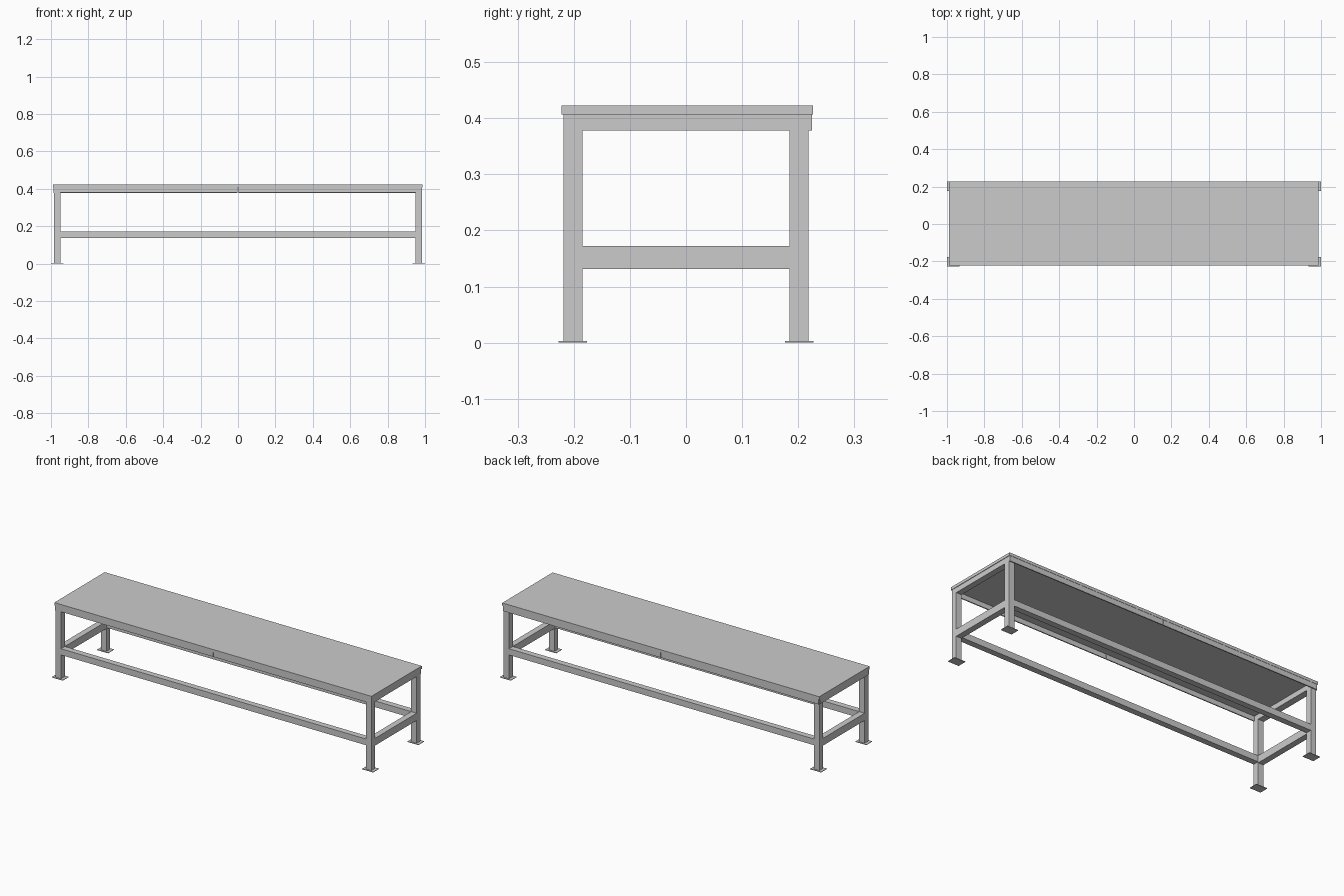
import bpy, bmesh

if "Cube" in bpy.data.objects:
    bpy.data.objects.remove(bpy.data.objects["Cube"])

def box(name, x, y, z):
    """Box from (min, max) ranges on each axis."""
    bm = bmesh.new()
    bmesh.ops.create_cube(bm, size=1)
    for v in bm.verts:
        v.co = [r[0] if c < 0 else r[1] for c, r in zip(v.co, (x, y, z))]
    me = bpy.data.meshes.new(name)
    bm.to_mesh(me)
    bm.free()
    ob = bpy.data.objects.new(name, me)
    bpy.context.collection.objects.link(ob)
    return ob

def span(c, w):
    return (c - w / 2, c + w / 2)

T = 0.034                 # tube width
LX, LY = 0.966, 0.2015    # leg centres
SEAT_Z = 0.407            # underside of the seat board
IX, IY = LX - T / 2, LY - T / 2

# legs with flat foot plates
for sx, xn in ((-1, "left"), (1, "right")):
    for sy, yn in ((-1, "front"), (1, "back")):
        box(f"{yn}_{xn}_leg", span(sx * LX, T), span(sy * LY, T), (0.003, SEAT_Z))
        box(f"{yn}_{xn}_foot_plate", span(sx * LX, 0.068), span(sy * LY, 0.051), (0, 0.003))

# long stretchers and end stretchers
for s, n in ((-1, "front"), (1, "back")):
    box(f"{n}_stretcher", (-IX, IX), span(s * LY, T), (0.137, 0.172))
for s, n in ((-1, "left"), (1, "right")):
    box(f"{n}_end_stretcher", span(s * LX, T), (-IY, IY), (0.131, 0.172))
    box(f"{n}_end_top_rail", span(s * LX, T), (-IY, IY), (0.378, SEAT_Z))

# front apron in two halves, and back apron lapping outside the legs
for s, n in ((-1, "left"), (1, "right")):
    xr = sorted((s * 0.0015, s * 0.983))
    box(f"front_{n}_apron", sorted((s * 0.0015, s * IX)), (-0.2185, -0.2125), (0.380, SEAT_Z))
    box(f"back_{n}_apron", xr, (0.2185, 0.2245), (0.378, SEAT_Z))

# left end apron
box("left_end_apron", (-0.987, -0.983), (-0.2185, 0.2185), (0.378, SEAT_Z))

# seat board
box("seat", (-0.988, 0.986), (-0.222, 0.226), (SEAT_Z, 0.423))
